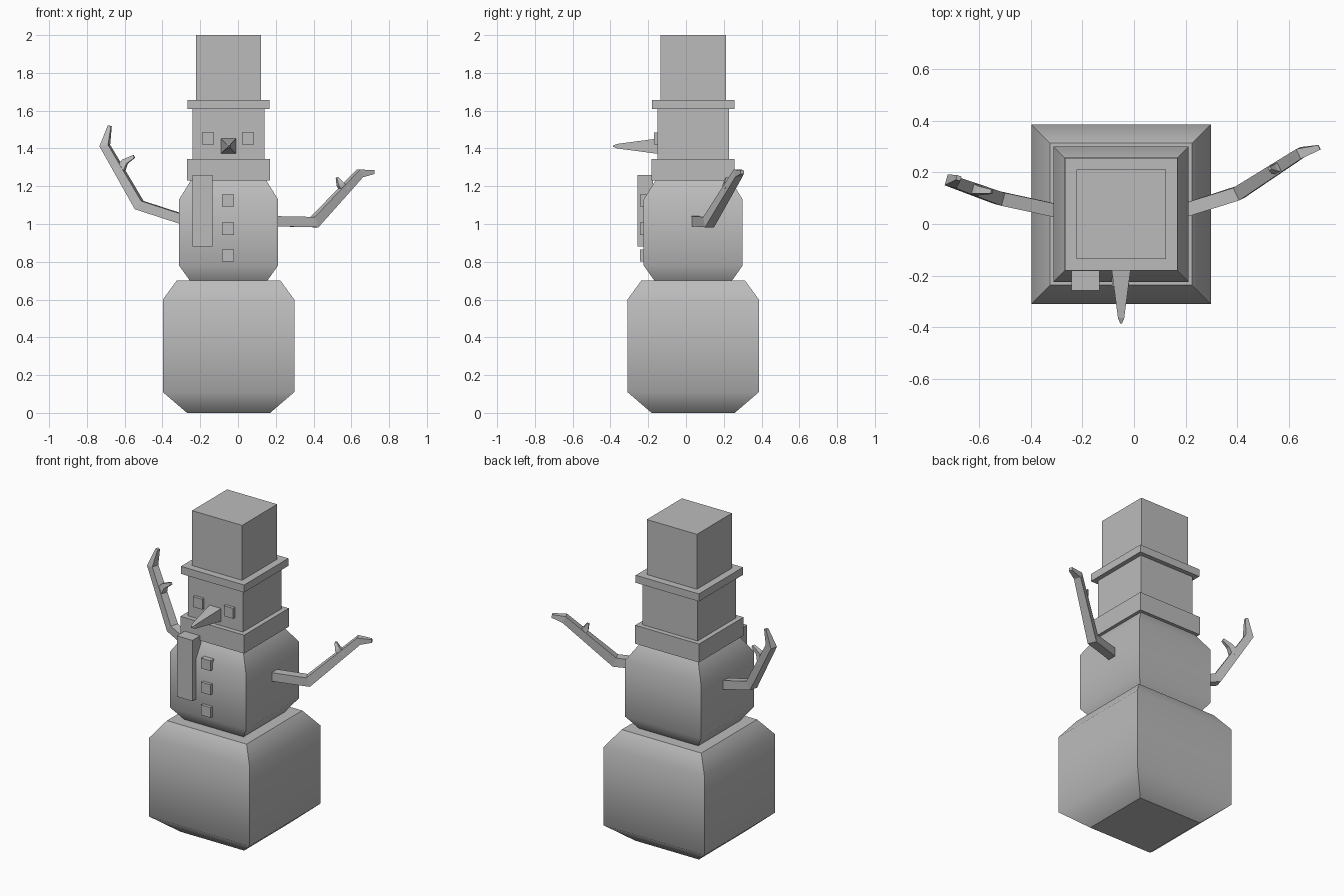
import bpy
import bmesh
from mathutils import Vector

cube = bpy.data.objects.get("Cube")
if cube:
    bpy.data.objects.remove(cube)

GREY = (0.5, 0.5, 0.5, 1)
mat = bpy.data.materials.new("plain grey")
mat.use_nodes = True
mat.diffuse_color = GREY
mat.node_tree.nodes["Principled BSDF"].inputs["Base Color"].default_value = GREY

CX, CY = -0.05, 0.038  # axis of the stacked body


def finish(bm, name):
    bmesh.ops.recalc_face_normals(bm, faces=bm.faces)
    mesh = bpy.data.meshes.new(name)
    bm.to_mesh(mesh)
    bm.free()
    mesh.materials.append(mat)
    obj = bpy.data.objects.new(name, mesh)
    bpy.context.collection.objects.link(obj)
    return obj


def loft(bm, rings):
    """Skin a list of four-cornered rings and close both ends."""
    loops = [[bm.verts.new(p) for p in ring] for ring in rings]
    for a, b in zip(loops, loops[1:]):
        for i in range(4):
            j = (i + 1) % 4
            bm.faces.new((a[i], a[j], b[j], b[i]))
    bm.faces.new(loops[0])
    bm.faces.new(loops[-1])


CORNERS = ((-1, -1), (1, -1), (1, 1), (-1, 1))


def box(name, x, y, z):
    bm = bmesh.new()
    loft(bm, [[(x[(1 + a) // 2], y[(1 + b) // 2], h) for a, b in CORNERS] for h in z])
    return finish(bm, name)


def square_block(name, half, z):
    return box(name, (CX - half, CX + half), (CY - half, CY + half), z)


def snowball(name, profile):
    """Square block with sloped ends; soft horizontal edges, hard corners."""
    bm = bmesh.new()
    loft(bm, [[(CX + a * h, CY + b * h, z) for a, b in CORNERS] for h, z in profile])
    bm.normal_update()
    low, high = profile[0][1], profile[-1][1]
    for f in bm.faces:
        f.smooth = True
    for e in bm.edges:
        za, zb = (v.co.z for v in e.verts)
        level = abs(za - zb) < 1e-4
        e.smooth = level and low + 0.01 < za < high - 0.01
    return finish(bm, name)


def stick(bm, path, side):
    """Square rod with mitred bends along (point, half thickness) pairs."""
    pts = [Vector(p) for p, _ in path]
    rings = []
    for i, (_, r) in enumerate(path):
        before = (pts[i] - pts[max(i - 1, 0)]).normalized()
        after = (pts[min(i + 1, len(pts) - 1)] - pts[i]).normalized()
        along = (before + after).normalized()
        up = along.cross(side).normalized()
        widen = 1 / max(along.dot(after if after.length else before), 0.6)
        rings.append([pts[i] + side * a * r + up * b * r * widen for a, b in CORNERS])
    loft(bm, rings)


def arm(name, limb, twig):
    bm = bmesh.new()
    reach = Vector(limb[-2][0]) - Vector(limb[0][0])
    side = Vector((-reach.y, reach.x, 0)).normalized()
    stick(bm, limb, side)
    stick(bm, twig, side)
    return finish(bm, name)


# Body
snowball("lower_body", [(0.22, 0), (0.348, 0.11), (0.348, 0.6), (0.275, 0.7)])
snowball("upper_body", [(0.205, 0.7), (0.262, 0.78), (0.262, 1.13), (0.2, 1.23)])

# Head, scarf and hat
square_block("scarf_band", 0.22, (1.23, 1.345))
square_block("head", 0.19, (1.345, 1.61))
square_block("hat_brim", 0.218, (1.61, 1.657))
square_block("hat_crown", 0.173, (1.657, 2))
box("scarf_tail", (-0.242, -0.134), (-0.258, -0.175), (0.88, 1.26))

# Eyes and buttons
for name, x in (("right_eye", -0.159), ("left_eye", 0.053)):
    box(name, (x - 0.032, x + 0.032), (-0.17, -0.14), (1.42, 1.485))
for i, z in enumerate((0.833, 0.975, 1.125)):
    box(f"button_{i + 1}", (-0.085, -0.02), (-0.243, -0.21), (z - 0.032, z + 0.032))

# Nose
bm = bmesh.new()
loft(bm, [[(CX + a * r, y, 1.412 + b * r) for a, b in CORNERS]
          for r, y in ((0.041, -0.145), (0.012, -0.365), (0.003, -0.386))])
finish(bm, "nose")

# Arms, each with a small twig
arm("left_arm",
    [((0.17, 0.045, 1.015), 0.027), ((0.405, 0.12, 1.01), 0.027),
     ((0.645, 0.275, 1.268), 0.021), ((0.718, 0.297, 1.275), 0.01)],
    [((0.565, 0.222, 1.18), 0.022), ((0.54, 0.212, 1.212), 0.015), ((0.525, 0.215, 1.246), 0.006)])
arm("right_arm",
    [((-0.27, 0.045, 1.018), 0.026), ((-0.523, 0.1, 1.1), 0.026),
     ((-0.705, 0.165, 1.415), 0.022), ((-0.679, 0.178, 1.52), 0.009)],
    [((-0.627, 0.137, 1.28), 0.024), ((-0.598, 0.13, 1.33), 0.015), ((-0.55, 0.125, 1.358), 0.008)])
